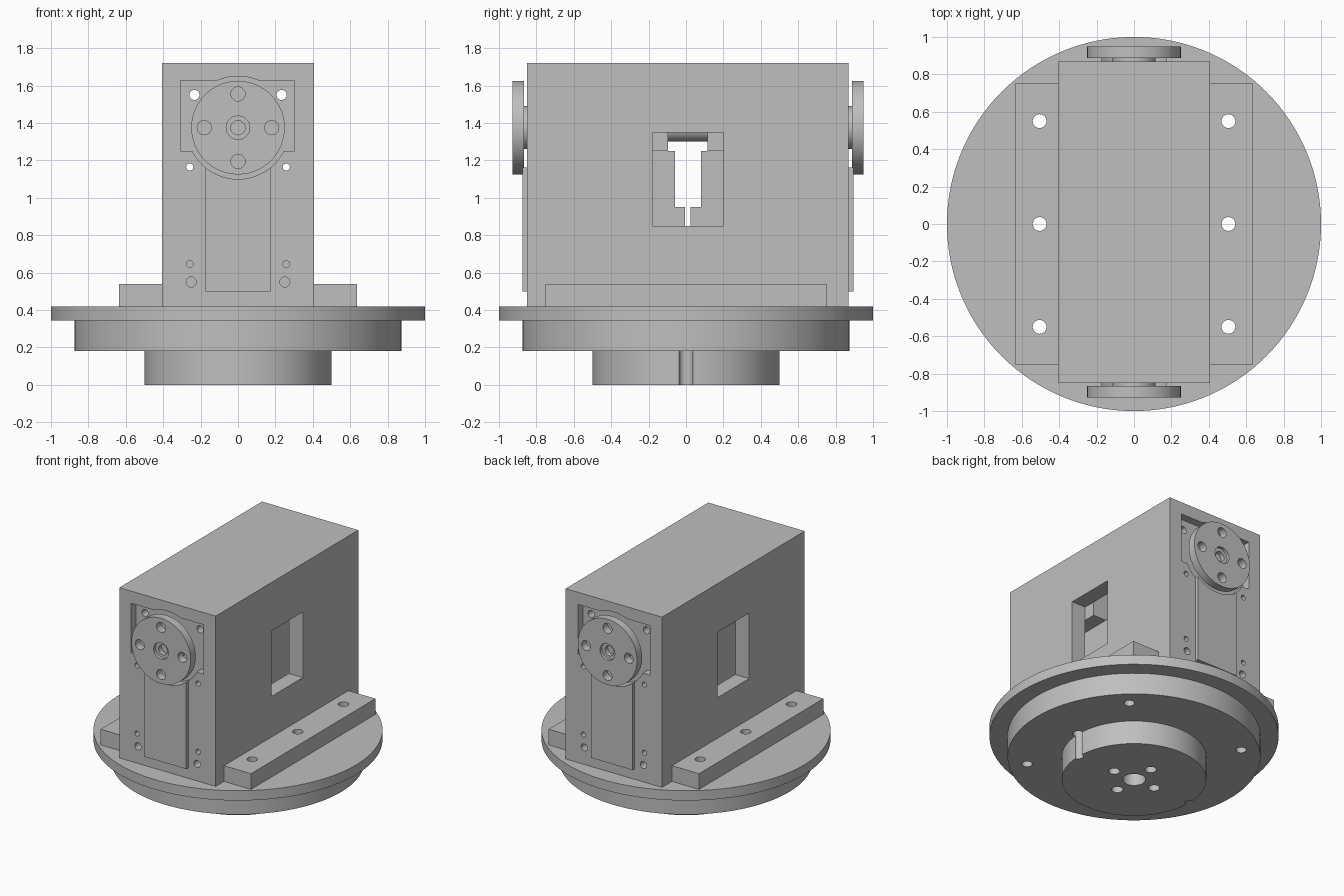
import bpy
from math import pi, radians, cos, sin
from mathutils import Vector

old = bpy.data.objects.get("Cube")
if old:
    bpy.data.objects.remove(old, do_unlink=True)

grey = bpy.data.materials.new("machined_grey")
grey.use_nodes = True
COLOUR = (0.52, 0.52, 0.52, 1)
grey.diffuse_color = COLOUR
grey.node_tree.nodes["Principled BSDF"].inputs["Base Color"].default_value = COLOUR

YC = 0.01  # middle of the housing along y


def finish(name):
    ob = bpy.context.object
    ob.name = name
    bpy.ops.object.transform_apply(location=True, rotation=True, scale=True)
    ob.data.materials.append(grey)
    return ob


def box(name, x, y, z):
    """Box from three (low, high) ranges."""
    lo, hi = Vector((x[0], y[0], z[0])), Vector((x[1], y[1], z[1]))
    bpy.ops.mesh.primitive_cube_add(size=1, location=(lo + hi) / 2)
    bpy.context.object.scale = hi - lo
    return finish(name)


def rod(name, r, axis, a, b, u, v, sides=32):
    """Cylinder along y (u, v = x, z) or along z (u, v = x, y)."""
    mid = (a + b) / 2
    loc, rot = ((u, mid, v), (pi / 2, 0, 0)) if axis == "y" else ((u, v, mid), (0, 0, 0))
    bpy.ops.mesh.primitive_cylinder_add(vertices=sides, radius=r, depth=abs(b - a),
                                        location=loc, rotation=rot)
    return finish(name)


def combine(target, tool, operation="DIFFERENCE"):
    mod = target.modifiers.new("combine", "BOOLEAN")
    mod.operation, mod.solver, mod.object = operation, "EXACT", tool
    bpy.ops.object.select_all(action="DESELECT")
    bpy.context.view_layer.objects.active = target
    target.select_set(True)
    bpy.ops.object.modifier_apply(modifier=mod.name)
    bpy.data.objects.remove(tool, do_unlink=True)


def drill(target, r, axis, a, b, u, v, sides=24):
    combine(target, rod("cutter", r, axis, a, b, u, v, sides))


def ring(r):
    return [(r * cos(k * pi / 2), r * sin(k * pi / 2)) for k in range(4)]


parts = []

# Turntable base: three stacked discs
hub = rod("base_hub", 0.5, "z", 0, 0.18, 0, 0, 96)
step = rod("base_step", 0.875, "z", 0.18, 0.345, 0, 0, 96)
flange = rod("base_flange", 1.0, "z", 0.345, 0.42, 0, 0, 128)
drill(hub, 0.08, "z", -0.1, 0.15, 0, 0)
for u, v in ring(0.18):
    drill(hub, 0.04, "z", -0.1, 0.15, u, v)
parts += [hub, step, flange]

# Mounting rails on both sides, bolted right through the base
for side, s in (("left", 1), ("right", -1)):
    rail = box(side + "_rail", sorted((s * 0.405, s * 0.635)), (-0.75, 0.75), (0.42, 0.54))
    for y in (-0.55, 0, 0.55):
        for target in (rail, step, flange):
            drill(target, 0.037, "z", -0.2, 0.8, s * 0.505, y)
    drill(hub, 0.037, "z", -0.1, 0.3, s * 0.505, 0)
    parts.append(rail)

# Hollow housing with a window through both side walls
housing = box("housing", (-0.407, 0.407), (YC - 0.86, YC + 0.86), (0.42, 1.72))
combine(housing, box("cutter", (-0.29, 0.29), (YC - 0.74, YC + 0.74), (0.7, 1.655)))
combine(housing, box("cutter", (-1, 1), (YC - 0.19, YC + 0.19), (0.85, 1.35)))
parts.append(housing)

# Motor units, one facing each end
for end, s in (("front", -1), ("back", 1)):
    def along(a, b):
        return sorted((YC + s * a, YC + s * b))

    # Shallow recess behind the output disc, and screw holes in the end wall
    combine(housing, box("cutter", (-0.307, 0.303), along(0.8, 0.95), (1.25, 1.627)))
    drill(housing, 0.275, "y", *along(0.8, 0.95), 0, 1.375, 64)
    for x in (-1, 1):
        for r, u, v in ((0.019, 0.258, 1.165), (0.027, 0.233, 1.55),
                        (0.019, 0.258, 0.645), (0.027, 0.25, 0.55)):
            drill(housing, r, "y", *along(0.7, 0.95), x * u, v)

    # Motor body, its cover plate stands proud of the wall
    body = box(end + "_motor_body", (-0.175, 0.175), along(0.07, 0.885), (0.5, 1.25))
    drill(body, 0.275, "y", *along(0.8, 0.95), 0, 1.375, 64)
    foot = box(end + "_motor_foot", (-0.175, 0.175), along(0.015, 0.071), (0.5, 0.95))
    head = box(end + "_motor_head", (-0.285, 0.285), along(0.105, 0.745), (1.25, 1.627))
    for x in (-1, 1):
        drill(head, 0.027, "y", *along(0, 0.9), x * 0.233, 1.55)

    # Output disc with four bolt holes and a counterbored centre
    disc = rod(end + "_output_disc", 0.25, "y", *along(0.877, 0.938), 0, 1.375, 64)
    for u, v in ring(0.18):
        drill(disc, 0.038, "y", *along(0.8, 1), u, 1.375 + v)
    drill(disc, 0.063, "y", *along(0.915, 1), 0, 1.375)
    drill(disc, 0.038, "y", *along(0.8, 1), 0, 1.375)
    boss = rod(end + "_disc_boss", 0.115, "y", *along(0.78, 0.88), 0, 1.375, 48)
    parts += [body, foot, head, disc, boss]

# Link shaft between the two motors
parts.append(rod("link_shaft", 0.075, "y", YC - 0.12, YC + 0.12, 0, 1.375))

# Smooth round walls, crisp edges
bpy.ops.object.select_all(action="DESELECT")
for ob in parts:
    ob.select_set(True)
bpy.context.view_layer.objects.active = parts[0]
bpy.ops.object.shade_smooth_by_angle(angle=radians(30))
